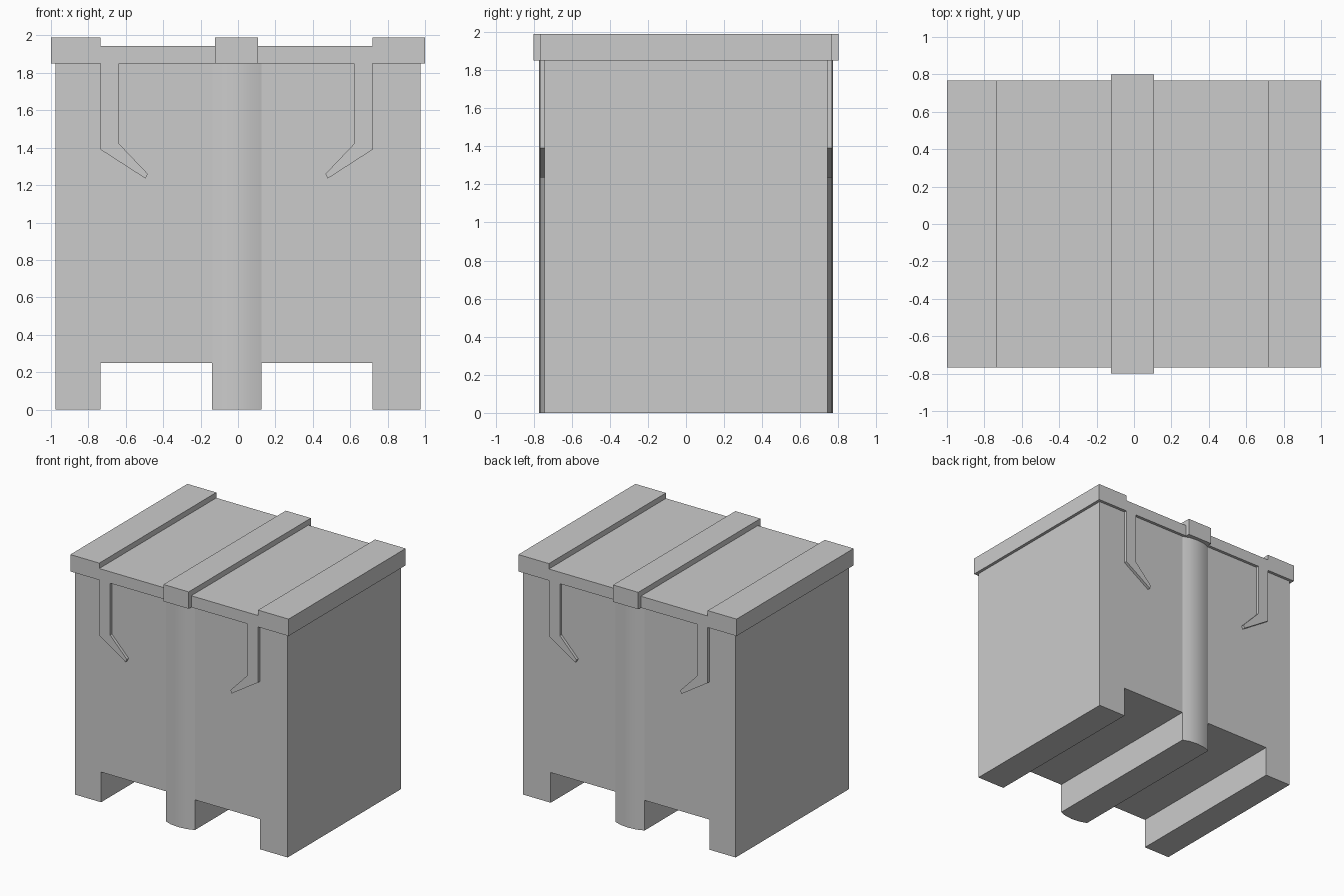
import bpy
import bmesh
from mathutils import Vector

cube = bpy.data.objects.get("Cube")
if cube:
    bpy.data.objects.remove(cube, do_unlink=True)

grey = bpy.data.materials.new("plain grey")
grey.use_nodes = True
colour = (0.6, 0.6, 0.6, 1)
grey.diffuse_color = colour
grey.node_tree.nodes["Principled BSDF"].inputs["Base Color"].default_value = colour


def extrude(name, outline, offset, smooth=False):
    """Extrude a planar outline along an offset into a closed solid."""
    bm = bmesh.new()
    face = bm.faces.new([bm.verts.new(p) for p in outline])
    result = bmesh.ops.extrude_face_region(bm, geom=[face], use_keep_orig=True)
    moved = [v for v in result["geom"] if isinstance(v, bmesh.types.BMVert)]
    bmesh.ops.translate(bm, verts=moved, vec=Vector(offset))
    bmesh.ops.recalc_face_normals(bm, faces=bm.faces)
    mesh = bpy.data.meshes.new(name)
    bm.to_mesh(mesh)
    bm.free()
    mesh.materials.append(grey)
    obj = bpy.data.objects.new(name, mesh)
    bpy.context.collection.objects.link(obj)
    if smooth:
        bpy.ops.object.select_all(action="DESELECT")
        obj.select_set(True)
        bpy.context.view_layer.objects.active = obj
        bpy.ops.object.shade_smooth_by_angle(angle=0.6)
    return obj


def front_outline(points, y):
    return [(x, y, z) for x, z in points]


# Main dimensions
SHIFT = -0.0075
WIDE, DEEP, LID_Z, TOP = 0.975, 0.742, 1.85, 1.99
NOTCH, POST, FOOT = 0.7275, 0.1325, 0.25

# Body with three runners
l_out, l_in = SHIFT - NOTCH, SHIFT - POST
r_out, r_in = SHIFT + NOTCH, SHIFT + POST
body = [(-WIDE, 0), (l_out, 0), (l_out, FOOT), (l_in, FOOT), (l_in, 0),
        (r_in, 0), (r_in, FOOT), (r_out, FOOT), (r_out, 0), (WIDE, 0),
        (WIDE, LID_Z), (-WIDE, LID_Z)]
extrude("body", front_outline(body, -DEEP), (0, 2 * DEEP, 0))

# Lid with raised end planks
mid = 1.945
lid = [(-1, LID_Z), (1, LID_Z), (1, TOP), (r_out, TOP), (r_out, mid),
       (l_out, mid), (l_out, TOP), (-1, TOP)]
extrude("lid", front_outline(lid, -0.766), (0, 1.532, 0))

# Centre plank across the lid
plank = [(-0.122, LID_Z), (0.108, LID_Z), (0.108, TOP), (-0.122, TOP)]
extrude("lid_centre_plank", front_outline(plank, -0.8), (0, 1.6, 0))

hook = [(0.7275, LID_Z), (0.7275, 1.39), (0.487, 1.235), (0.475, 1.26),
        (0.6275, 1.42), (0.6275, LID_Z)]
curve = [(-1, 0.0), (-0.55, 0.021), (0, 0.029), (0.55, 0.021), (1, 0.0)]

for face_name, side in (("front", -1), ("back", 1)):
    # Rounded centre post
    profile = [(SHIFT + POST * u, side * (DEEP + d), 0) for u, d in curve]
    extrude(face_name + "_post", profile, (0, 0, LID_Z), smooth=True)
    # Bent straps under the lid
    for hand, flip in (("left", 1), ("right", -1)):
        points = [(SHIFT + flip * x, z) for x, z in hook]
        extrude(f"{face_name}_{hand}_strap",
                front_outline(points, side * DEEP), (0, side * 0.024, 0))
